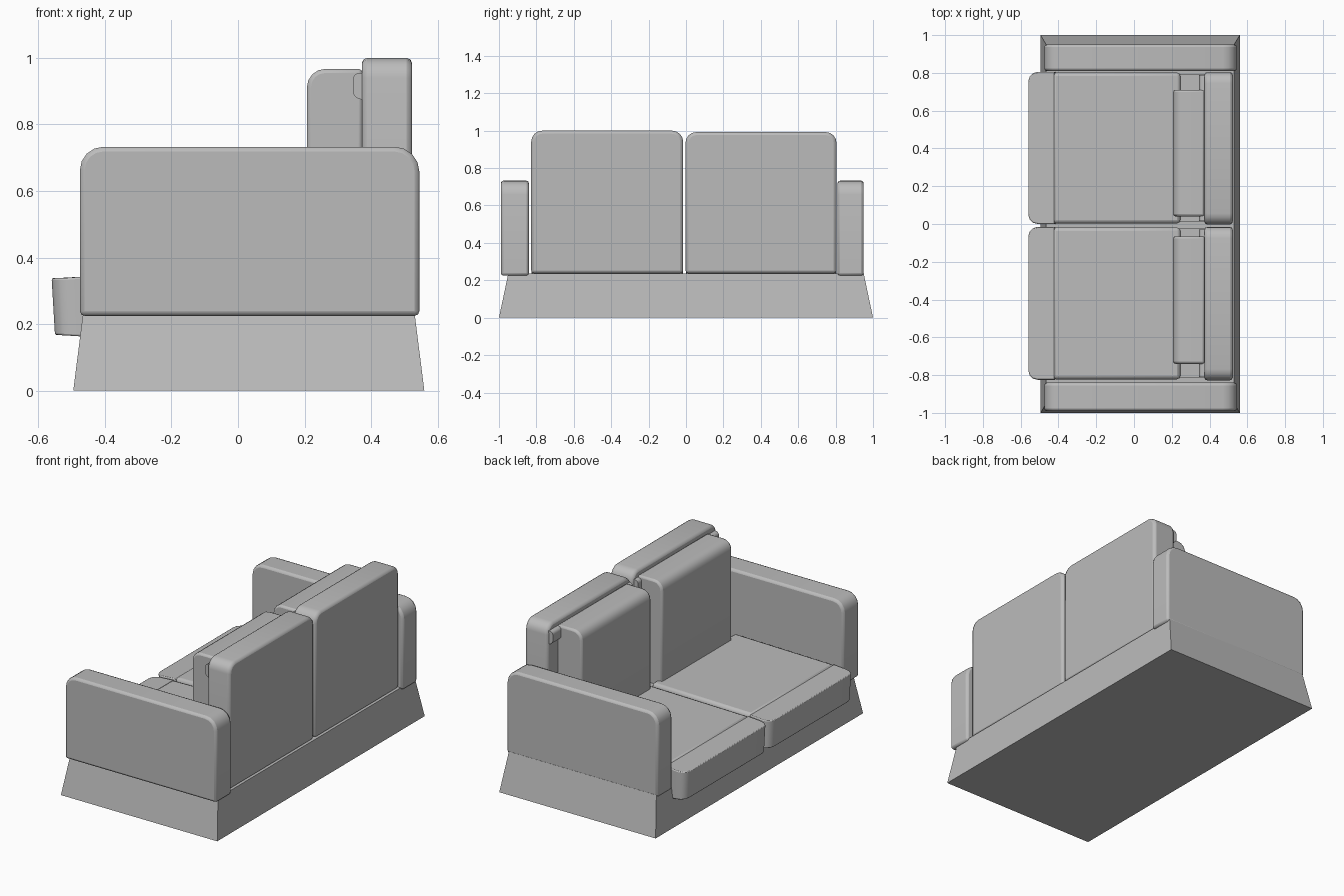
import bpy, bmesh, math

if "Cube" in bpy.data.objects:
    bpy.data.objects.remove(bpy.data.objects["Cube"])

grey = bpy.data.materials.new("grey fabric")
grey.use_nodes = True
COLOUR = (0.5, 0.5, 0.5, 1)
grey.diffuse_color = COLOUR
grey.node_tree.nodes["Principled BSDF"].inputs["Base Color"].default_value = COLOUR


def finish(name, bm, bevel=0):
    bmesh.ops.recalc_face_normals(bm, faces=bm.faces)
    mesh = bpy.data.meshes.new(name)
    bm.to_mesh(mesh)
    bm.free()
    mesh.materials.append(grey)
    obj = bpy.data.objects.new(name, mesh)
    bpy.context.collection.objects.link(obj)
    if bevel:
        mod = obj.modifiers.new("soft edges", "BEVEL")
        mod.width = bevel
        mod.segments = 2
        mod.limit_method = "ANGLE"
        mod.angle_limit = math.radians(40)
    bpy.ops.object.select_all(action="DESELECT")
    obj.select_set(True)
    bpy.context.view_layer.objects.active = obj
    bpy.ops.object.shade_smooth_by_angle(angle=math.radians(35))
    return obj


def rounded(u0, u1, v0, v1, radii, steps=4):
    """Rectangle outline with its own radius at each corner, from lower left."""
    corners = [(u0, v0, 1, 1), (u1, v0, -1, 1), (u1, v1, -1, -1), (u0, v1, 1, -1)]
    pts = []
    for i, ((u, v, su, sv), r) in enumerate(zip(corners, radii)):
        if r == 0:
            pts.append((u, v))
            continue
        for k in range(steps + 1):
            a = math.pi * (1 + i / 2) + math.pi / 2 * k / steps
            pts.append((u + su * r + r * math.cos(a), v + sv * r + r * math.sin(a)))
    return pts


def prism(name, outline, axis, lo, hi, bevel=0):
    """Extrude a flat outline along one axis."""
    place = {"x": lambda u, v, w: (w, u, v),
             "y": lambda u, v, w: (u, w, v),
             "z": lambda u, v, w: (u, v, w)}[axis]
    bm = bmesh.new()
    ends = [[bm.verts.new(place(u, v, w)) for u, v in outline] for w in (lo, hi)]
    n = len(outline)
    bm.faces.new(ends[0])
    bm.faces.new(ends[1][::-1])
    for i in range(n):
        j = (i + 1) % n
        bm.faces.new((ends[0][i], ends[0][j], ends[1][j], ends[1][i]))
    return finish(name, bm, bevel)


# Flared base
bm = bmesh.new()
rings = [[bm.verts.new((x, y, z)) for x, y in ((x0, -h), (x1, -h), (x1, h), (x0, h))]
         for x0, x1, h, z in ((-0.495, 0.56, 1.0, 0), (-0.465, 0.53, 0.95, 0.237))]
bm.faces.new(rings[0])
bm.faces.new(rings[1])
for i in range(4):
    j = (i + 1) % 4
    bm.faces.new((rings[0][i], rings[0][j], rings[1][j], rings[1][i]))
finish("base", bm)

# Arms, rounded at the top corners
arm = rounded(-0.475, 0.545, 0.225, 0.733, (0, 0, 0.075, 0.07))
prism("arm_near", arm, "y", -0.99, -0.84, 0.014)
prism("arm_far", arm, "y", 0.81, 0.95, 0.014)

# One set of cushions per seat: seat and back span, pillow span, back height
for side, y0, y1, p0, p1, top in (("near", -0.825, -0.015, -0.74, -0.065, 1.0),
                                  ("far", 0.0, 0.805, 0.04, 0.71, 0.993)):
    # Seat pad rising slightly to the rear
    pad = [(-0.43, 0.22), (0.245, 0.22), (0.245, 0.362), (-0.43, 0.35)]
    prism("seat_pad_" + side, pad, "y", y0 + 0.003, y1 - 0.003, 0.018)
    prism("seat_rear_" + side, rounded(0.2, 0.4, 0.22, 0.335, (0,) * 4),
          "y", y0 + 0.01, y1 - 0.01)

    # Front roll hanging over the base, leaning back at the bottom
    roll = prism("seat_front_roll_" + side,
                 rounded(-0.56, -0.42, y0, y1, (0.05, 0.005, 0.005, 0.05), 3),
                 "z", 0.165, 0.338, 0.012)
    for v in roll.data.vertices:
        if v.co.z < 0.2:
            v.co.x += 0.01
            v.co.z -= 0.06 * (v.co.x + 0.5)
        else:
            v.co.z += 0.1 * max(0, v.co.x + 0.5)

    # Back cushion with rounded top corners
    prism("back_cushion_" + side, rounded(y0 - 0.003, y1, 0.237, top, (0, 0, 0.06, 0.06)),
          "x", 0.372, 0.523, 0.016)

    # Lip curling forward over the pillow
    prism("back_lip_" + side, rounded(0.345, 0.4, 0.875, 0.955, (0.027, 0, 0, 0.02)),
          "y", y0 + 0.015, y1 - 0.015)

    # Loose pillow leaning on the back cushion
    prism("back_pillow_" + side,
          rounded(0.207, 0.374, 0.3, top - 0.033, (0, 0, 0, 0.055)),
          "y", p0, p1, 0.012)
